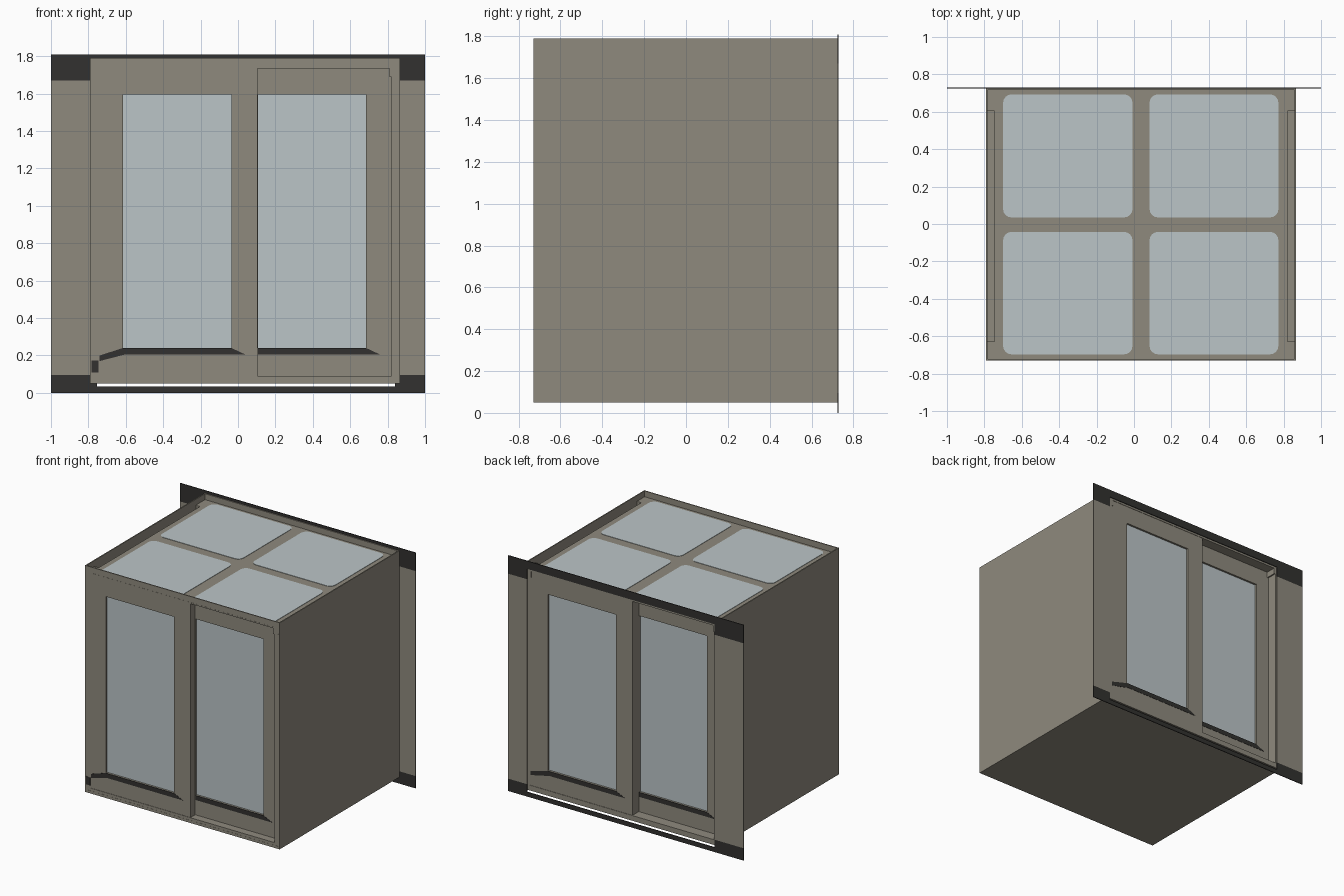
import bpy, bmesh, math

if "Cube" in bpy.data.objects:
    bpy.data.objects.remove(bpy.data.objects["Cube"])

def mat(name, rgb):
    m = bpy.data.materials.new(name)
    m.diffuse_color = (*rgb, 1)
    m.use_nodes = True
    m.node_tree.nodes["Principled BSDF"].inputs["Base Color"].default_value = m.diffuse_color
    return m

FRAME = mat("taupe_frame", (0.275, 0.255, 0.208))
GLASS = mat("pale_glass", (0.50, 0.56, 0.575))
DARK = mat("dark_trim", (0.032, 0.031, 0.029))

X0, X1, Y, Z0, Z1 = -0.79, 0.865, 0.73, 0.05, 1.79   # body limits
ROOF = 1.745
YB = 0.724                                            # back face, just inside the surround

def finish(name, bm, m):
    bmesh.ops.recalc_face_normals(bm, faces=bm.faces)
    me = bpy.data.meshes.new(name)
    bm.to_mesh(me)
    bm.free()
    me.materials.append(m)
    ob = bpy.data.objects.new(name, me)
    bpy.context.collection.objects.link(ob)

def boxes(name, m, *specs):
    """One object from boxes given as (xa, xb, ya, yb, za, zb)."""
    bm = bmesh.new()
    for s in specs:
        vs = bmesh.ops.create_cube(bm, size=1)["verts"]
        for v in vs:
            for i in range(3):
                v.co[i] = (s[2*i] + s[2*i+1]) / 2 + v.co[i] * abs(s[2*i+1] - s[2*i])
    finish(name, bm, m)

def prism(name, m, pts, offset):
    """Thin plate from a 3D outline pushed along offset."""
    bm = bmesh.new()
    f = bm.faces.new([bm.verts.new(p) for p in pts])
    r = bmesh.ops.extrude_face_region(bm, geom=[f])
    bmesh.ops.translate(bm, vec=offset, verts=[g for g in r["geom"] if isinstance(g, bmesh.types.BMVert)])
    finish(name, bm, m)

# Body: side walls and floor
boxes("left_wall", FRAME, (X0, X0 + 0.008, -Y, YB, Z0, Z1))
boxes("right_wall", FRAME, (X1 - 0.008, X1, -Y, YB, Z0, Z1))
boxes("floor", FRAME, (X0, X1, -Y, YB, Z0, Z0 + 0.02))

# Roof deck with lower gutters along the sides
boxes("roof_deck", FRAME, (-0.745, 0.82, -Y, YB, 1.735, ROOF))
boxes("roof_gutters", FRAME, (X0, -0.735, -Y, YB, 1.69, 1.70), (0.81, X1, -Y, YB, 1.69, 1.70),
      (-0.745, -0.735, -Y, YB, 1.69, 1.74), (0.81, 0.82, -Y, YB, 1.69, 1.74))

# Four rounded roof panes
def rounded(xa, xb, ya, yb, r, z):
    pts = []
    for k, (cx, cy) in enumerate([(xb-r, yb-r), (xa+r, yb-r), (xa+r, ya+r), (xb-r, ya+r)]):
        for i in range(5):
            a = math.pi / 2 * (k + i / 4)
            pts.append((cx + r*math.cos(a), cy + r*math.sin(a), z))
    return pts

for xa, xb in ((-0.70, -0.008), (0.083, 0.772)):
    for ya, yb in ((-0.697, -0.042), (0.035, 0.693)):
        prism("roof_pane", GLASS, rounded(xa, xb, ya, yb, 0.045, ROOF - 0.001), (0, 0, 0.004))

# Sliding window facade, used on the front and turned round for the back
def facade(side, face, c, rec):
    front = side == "front"
    px = (lambda u: u) if front else (lambda u: c - u)
    py = (lambda d: -face + d) if front else (lambda d: face - d)
    ua, ub = sorted((px(X0), px(X1)))
    ia, ib = sorted((px(-0.745), px(0.82)))

    def b(u0, u1, d0, d1, za, zb):
        return (*sorted((px(u0), px(u1))), *sorted((py(d0), py(d1))), za, zb)

    def plate(name, m, uz, d):
        prism(name, m, [(px(u), py(d), z) for u, z in uz], (0, py(0.004) - py(0.008), 0))

    # outer frame
    deep = rec + 0.04
    boxes(side + "_outer_frame", FRAME,
          b(ua, ub, 0, 0.008, ROOF - 0.005, Z1), b(ua, ub, 0, deep, Z0, 0.09),
          b(ua, ia, 0, deep, 0.09, ROOF), b(ib, ub, 0, deep, 0.09, ROOF))
    # two sashes: the first nearly flush, the second set back
    for tag, s0, s1, g0, g1, d0, d1 in (
            ("fixed", ia, 0.105, -0.615, -0.035, 0.003, rec),
            ("sliding", 0.02, ib, 0.107, 0.685, rec, rec + 0.04)):
        boxes(f"{side}_{tag}_sash", FRAME,
              b(s0, g0, d0, d1, 0.09, 1.74), b(g1, s1, d0, d1, 0.09, 1.74),
              b(g0, g1, d0, d1, 0.09, 0.24), b(g0, g1, d0, d1, 1.595, 1.74))
        boxes(f"{side}_{tag}_glass", GLASS, b(g0, g1, d0 + 0.015, d0 + 0.022, 0.23, 1.60))
        # dark sill strip under the glass
        if tag == "fixed":
            sill = [(g0, 0.24), (g1, 0.24), (g1 + 0.075, 0.205), (g0 + 0.01, 0.205),
                    (g0 - 0.06, 0.187), (ia + 0.005, 0.17), (ia + 0.005, 0.2)]
        else:
            sill = [(g0, 0.24), (g1, 0.24), (g1 + 0.075, 0.205), (g0, 0.205)]
        plate(f"{side}_{tag}_sill_strip", DARK, sill, d0 + 0.002)
    if front:
        plate("front_corner_mark", DARK, [(-0.79, 0.11), (-0.745, 0.11), (-0.745, 0.172), (-0.79, 0.172)], 0.003)

facade("front", Y - 0.001, 0, 0.06)
facade("back", YB, 0.055, 0.08)

# Flat wall surround at the back, dark at head and foot
ya, yb = YB, Y
boxes("surround_sides", FRAME, (-1, -0.755, ya, yb, 0.095, 1.67), (0.84, 1, ya, yb, 0.095, 1.67))
boxes("surround_head", DARK, (-1, 1, ya, yb, 1.75, 1.81),
      (-1, -0.755, ya, yb, 1.67, 1.75), (0.84, 1, ya, yb, 1.67, 1.75))
boxes("surround_foot", DARK, (-1, 1, ya, yb, 0, 0.035),
      (-1, -0.755, ya, yb, 0.035, 0.095), (0.84, 1, ya, yb, 0.035, 0.095))
